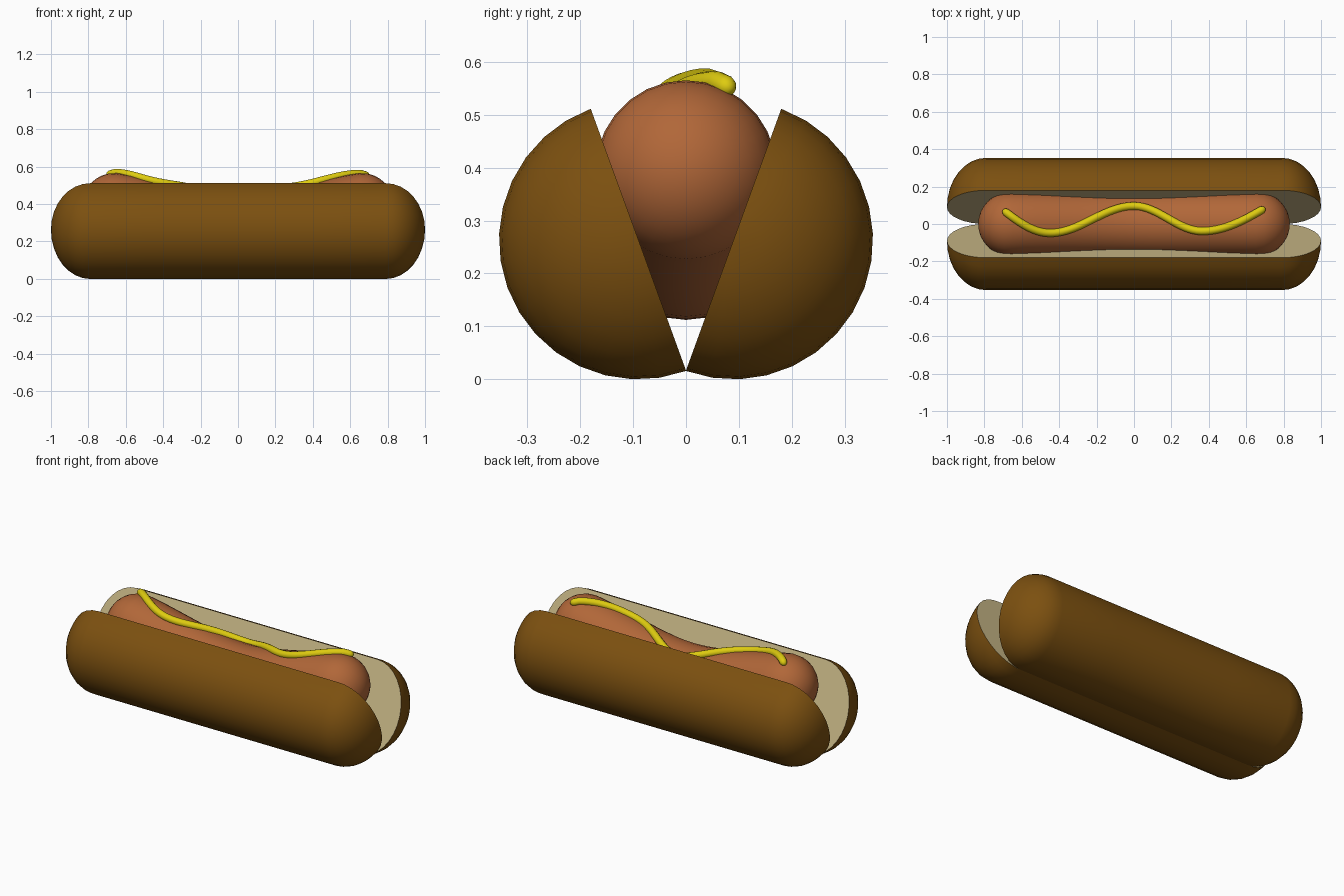
import bpy, bmesh
from math import sin, cos, pi, radians, sqrt
from mathutils import Vector

if "Cube" in bpy.data.objects:
    bpy.data.objects.remove(bpy.data.objects["Cube"], do_unlink=True)


def material(name, r, g, b):
    m = bpy.data.materials.new(name)
    m.use_nodes = True
    m.diffuse_color = (r, g, b, 1)
    bsdf = m.node_tree.nodes["Principled BSDF"]
    bsdf.inputs["Base Color"].default_value = (r, g, b, 1)
    bsdf.inputs["Roughness"].default_value = 0.6
    return m


crust = material("brown crust", 0.20, 0.08, 0.005)
crumb = material("pale crumb", 0.60, 0.49, 0.25)
meat = material("sausage brown", 0.44, 0.135, 0.04)
yellow = material("mustard yellow", 0.73, 0.60, 0.005)


def capsule_stations(half, cap, n_mid, n_cap):
    """Positions along x with the radius factor of a round-ended rod."""
    straight = half - cap
    ends = [(straight + cap * sin(a), cos(a))
            for a in (pi / 2 * i / n_cap for i in range(1, n_cap + 1))]
    mid = [(straight * (2 * i / n_mid - 1), 1) for i in range(n_mid + 1)]
    return [(-x, s) for x, s in reversed(ends)] + mid + ends


def skin(bm, rings, closed):
    """Join rings of points with quads and return the rings of vertices."""
    rows = [[bm.verts.new(p) for p in ring] for ring in rings]
    for a, b in zip(rows, rows[1:]):
        n = len(a)
        for j in range(n if closed else n - 1):
            k = (j + 1) % n
            bm.faces.new((a[j], a[k], b[k], b[j]))
    return rows


def finish(name, bm, mats):
    bmesh.ops.remove_doubles(bm, verts=bm.verts, dist=0.0002)
    bmesh.ops.recalc_face_normals(bm, faces=bm.faces)
    mesh = bpy.data.meshes.new(name)
    bm.to_mesh(mesh)
    bm.free()
    for m in mats:
        mesh.materials.append(m)
    ob = bpy.data.objects.new(name, mesh)
    bpy.context.collection.objects.link(ob)
    bpy.ops.object.select_all(action='DESELECT')
    ob.select_set(True)
    bpy.context.view_layer.objects.active = ob
    bpy.ops.object.shade_smooth_by_angle(angle=radians(40))
    return ob


def bent_rod(name, path, radius, stations, sides, mat):
    """Round rod swept along path(x), its rings square to the path."""
    rings = []
    for x, s in stations:
        centre = path(x)
        tangent = (path(x + 0.01) - path(x - 0.01)).normalized()
        side = Vector((0, 0, 1)).cross(tangent).normalized()
        up = tangent.cross(side)
        turns = (2 * pi * j / sides for j in range(sides))
        rings.append([centre + radius * s * (cos(a) * up + sin(a) * side)
                      for a in turns])
    bm = bmesh.new()
    skin(bm, rings, True)
    return finish(name, bm, [mat])


# Bun: half a rod with a flat cut face, leaning outward, mirrored front to back
BUN_R, LEAN = 0.264, radians(20)
bun_centre = Vector((0, 0.09, 0.2635))
cut_dir = Vector((0, sin(LEAN), cos(LEAN)))
out_dir = Vector((0, cos(LEAN), -sin(LEAN)))
arc = [pi * j / 16 for j in range(17)]
bm = bmesh.new()
rows = skin(bm, [[bun_centre + Vector((x, 0, 0))
                  + BUN_R * s * (cos(a) * cut_dir + sin(a) * out_dir) for a in arc]
                 for x, s in capsule_stations(1.0, 0.21, 4, 8)], False)
cut = bm.faces.new([r[0] for r in rows] + [r[-1] for r in reversed(rows)])
cut.material_index = 1
bun = finish("bun_halves", bm, [crust, crumb])
mirror = bun.modifiers.new("mirror", 'MIRROR')
mirror.use_axis = (False, True, False)
mirror.use_mirror_merge = False

# Sausage: rod whose ends curve upward
SAUSAGE_R, BEND = 0.171, 0.66


def sausage_path(x):
    t = min(abs(x) / BEND, 1)
    rise = 0.5 * t * t + 0.5 * t * t * (3 - 2 * t)
    return Vector((x, 0, 0.283 + 0.112 * rise))


bent_rod("sausage", sausage_path, SAUSAGE_R,
         capsule_stations(0.833, 0.172, 24, 8), 28, meat)

# Mustard: wavy line lying on top of the sausage
WAVE = [(-0.70, 0.075), (-0.45, -0.048), (0, 0.096), (0.365, -0.038), (0.70, 0.085)]


def mustard_path(x):
    last = len(WAVE) - 2
    i = max(k for k in range(last + 1) if k == 0 or x >= WAVE[k][0])
    (x0, y0), (x1, y1) = WAVE[i], WAVE[i + 1]
    t = (x - x0) / (x1 - x0)
    if i == 0:
        f = sin(pi / 2 * t)
    elif i == last:
        f = 1 - cos(pi / 2 * t)
    else:
        f = 0.5 - 0.5 * cos(pi * t)
    y = y0 + (y1 - y0) * f
    over = max(abs(x) - BEND, 0)
    z = sausage_path(x).z + sqrt(SAUSAGE_R ** 2 - y * y - over * over) + 0.007
    return Vector((x, y, z))


bent_rod("mustard", mustard_path, 0.021,
         capsule_stations(0.70, 0.02, 60, 5), 12, yellow)
